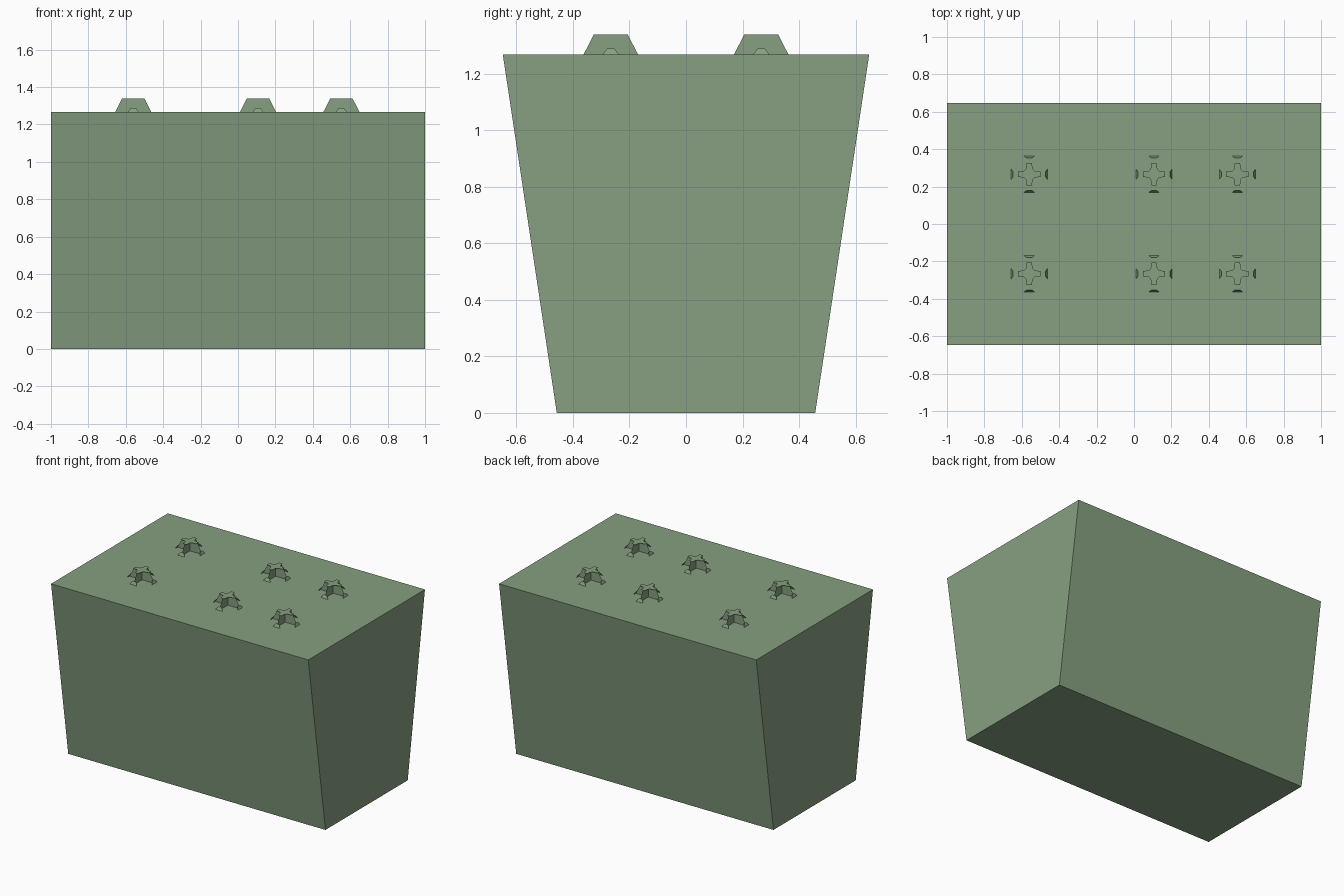
import bpy

if "Cube" in bpy.data.objects:
    bpy.data.objects.remove(bpy.data.objects["Cube"])

TOP = 1.268   # height of the box top
PEAK = 1.338  # height of the stud caps


def make_object(name, verts, faces, mat):
    mesh = bpy.data.meshes.new(name)
    mesh.from_pydata(verts, [], faces)
    mesh.materials.append(mat)
    obj = bpy.data.objects.new(name, mesh)
    bpy.context.collection.objects.link(obj)
    return obj


def turn(p, k):
    """Rotate a point by k quarter turns about z."""
    x, y, z = p
    for _ in range(k):
        x, y = -y, x
    return (x, y, z)


green = bpy.data.materials.new("green")
green.diffuse_color = (0.24, 0.35, 0.22, 1)
green.use_nodes = True
green.node_tree.nodes["Principled BSDF"].inputs["Base Color"].default_value = green.diffuse_color

# Tapered box: trapezoid profile extruded along x
profile = [(-0.457, 0), (0.457, 0), (0.648, TOP), (-0.648, TOP)]
verts = [(x, y, z) for x in (-1, 1) for y, z in profile]
faces = [(3, 2, 1, 0), (4, 5, 6, 7)]
faces += [(i, (i + 1) % 4, (i + 1) % 4 + 4, i + 4) for i in range(4)]
make_object("tapered_box", verts, faces, green)

# Stud: cross-shaped cap with chamfered inner corners
arm = [(0.060, -0.014, PEAK), (0.060, 0.014, PEAK),
       (0.028, 0.018, PEAK), (0.018, 0.028, PEAK)]
sv = [turn(p, k) for k in range(4) for p in arm]
sf = [tuple(range(16))]

# Stud: upright fins under each arm, with a small sloping foot at the end
fin = [(0, 0, TOP), (0.096, 0, TOP), (0.060, 0, PEAK), (0, 0, PEAK)]
foot = [(0.097, -0.028, TOP), (0.097, 0.028, TOP),
        (0.086, 0.013, TOP + 0.021), (0.086, -0.013, TOP + 0.021)]
for k in range(4):
    for shape in (fin, foot):
        n = len(sv)
        sv += [turn(p, k) for p in shape]
        sf.append(tuple(range(n, n + 4)))

# Three pairs of studs sharing one mesh
stud_mesh = None
for x in (-0.56, 0.107, 0.553):
    for y in (-0.266, 0.266):
        if stud_mesh is None:
            stud = make_object("stud", sv, sf, green)
            stud_mesh = stud.data
        else:
            stud = bpy.data.objects.new("stud", stud_mesh)
            bpy.context.collection.objects.link(stud)
        stud.location = (x, y, 0)
